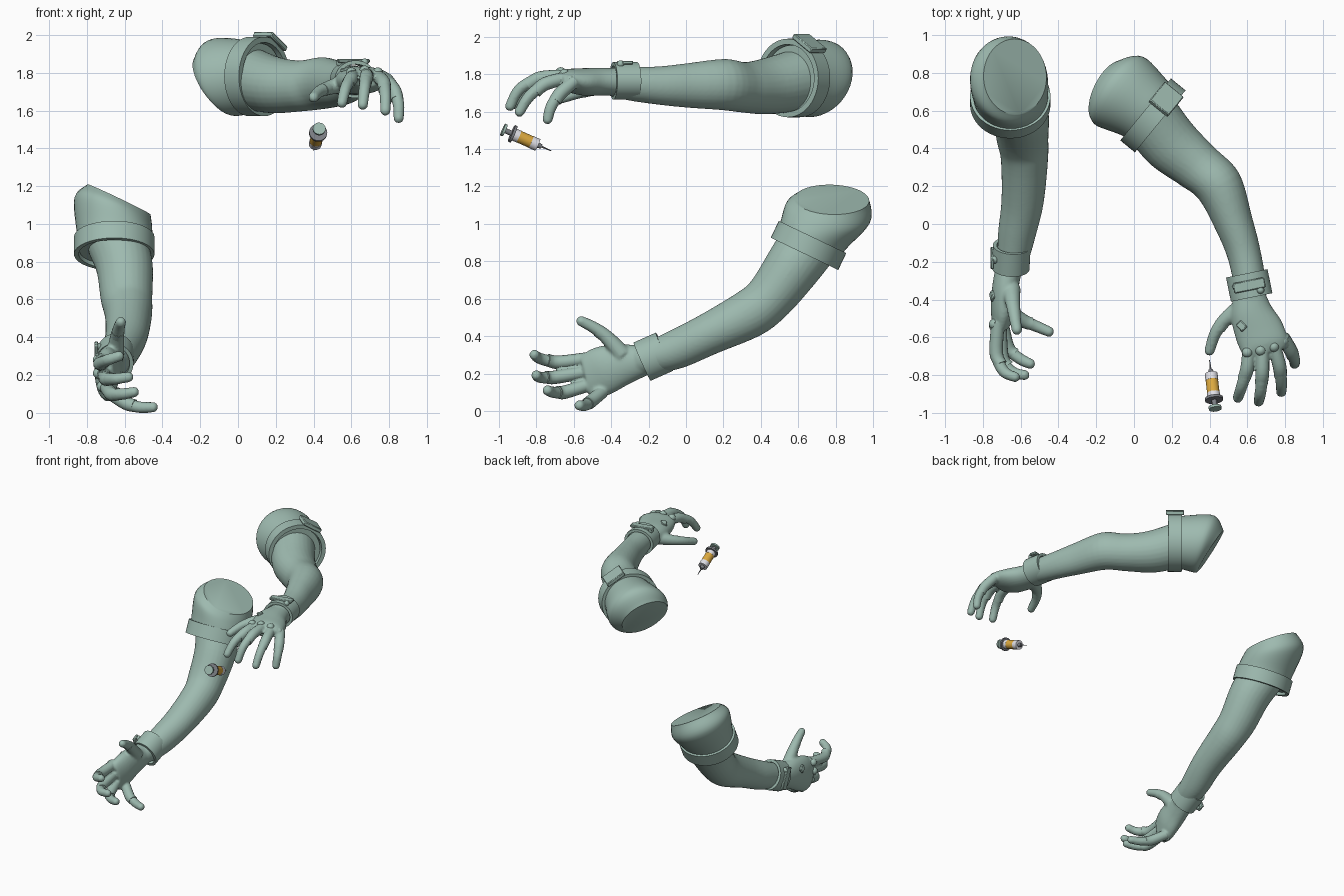
import bpy, bmesh, math
from mathutils import Vector, Matrix

cube = bpy.data.objects.get("Cube")
if cube:
    bpy.data.objects.remove(cube, do_unlink=True)

X, Y, Z = Vector((1, 0, 0)), Vector((0, 1, 0)), Vector((0, 0, 1))


def material(name, r, g, b):
    m = bpy.data.materials.new(name)
    m.use_nodes = True
    m.diffuse_color = (r, g, b, 1)
    m.node_tree.nodes["Principled BSDF"].inputs["Base Color"].default_value = (r, g, b, 1)
    return m


sage = material("sage green", .34, .49, .43)
white = material("pale white", .75, .75, .8)
grey = material("mid grey", .2, .21, .23)
amber = material("amber fluid", .72, .4, .05)


def finish(name, bm, mat, fuse=False):
    """Turn a bmesh into a named, shaded object; fuse melts its pieces together."""
    bmesh.ops.recalc_face_normals(bm, faces=bm.faces)
    mesh = bpy.data.meshes.new(name)
    bm.to_mesh(mesh)
    bm.free()
    mesh.materials.append(mat)
    mesh.shade_smooth()
    obj = bpy.data.objects.new(name, mesh)
    bpy.context.collection.objects.link(obj)
    if fuse:
        remesh = obj.modifiers.new("fuse", 'REMESH')
        remesh.mode = 'VOXEL'
        remesh.voxel_size = .009
        remesh.use_smooth_shade = True
        relax = obj.modifiers.new("relax", 'SMOOTH')
        relax.factor, relax.iterations = .5, 4
    else:
        mesh.set_sharp_from_angle(angle=math.radians(38))
    return obj


def ring(center, normal, ref, a, b, count):
    """Ellipse of points: b lies along ref, a lies across it."""
    n = normal.normalized()
    u = (ref - n * ref.dot(n)).normalized()
    v = n.cross(u)
    angles = [math.tau * i / count for i in range(count)]
    return [center + u * b * math.cos(t) + v * a * math.sin(t) for t in angles]


def spline(p, q, r, s, t):
    return (q * 2 + (r - p) * t + (p * 2 - q * 5 + r * 4 - s) * t * t
            + (q * 3 - p - r * 3 + s) * t ** 3) / 2


def loft(bm, sections, ref, steps=5, count=28, closed=False):
    """Skin through sections of (center, a, b, optional normal)."""
    centers = [Vector(s[0]) for s in sections]
    last = len(centers) - 1
    keys = []
    for i, s in enumerate(sections):
        tangent = centers[min(i + 1, last)] - centers[max(i - 1, 0)]
        normal = Vector(s[3]) if len(s) > 3 else tangent
        keys.append(ring(centers[i], normal, ref, s[1], s[2], count))
    loops = []
    for i in range(last):
        four = [keys[max(i - 1, 0)], keys[i], keys[i + 1], keys[min(i + 2, last)]]
        for k in range(steps):
            loops.append([spline(*pts, k / steps) for pts in zip(*four)])
    loops.append(keys[-1])
    rows = [[bm.verts.new(p) for p in loop] for loop in loops]
    pairs = list(zip(rows, rows[1:]))
    if closed:
        pairs.append((rows[-1], rows[0]))
    else:
        bm.faces.new(rows[0])
        bm.faces.new(rows[-1])
    for low, high in pairs:
        for i in range(count):
            j = (i + 1) % count
            bm.faces.new((low[i], low[j], high[j], high[i]))


def band(name, center, normal, ref, a, b, height, thick):
    """Hollow strap around a limb."""
    n = Vector(normal).normalized()
    c, d = Vector(center), n * height / 2
    profile = [(c - d, 0), (c + d, 0), (c + d, thick), (c - d, thick)]
    bm = bmesh.new()
    loft(bm, [(p, a - t, b - t, n) for p, t in profile], ref, 1, 48, True)
    finish(name, bm, sage)


def plate(name, center, normal, along, size):
    n = Vector(normal).normalized()
    u = Vector(along)
    u = (u - n * u.dot(n)).normalized()
    turn = Matrix((u, n.cross(u), n)).transposed().to_4x4()
    bm = bmesh.new()
    bmesh.ops.create_cube(bm, size=1, matrix=Matrix.Translation(center) @ turn @ Matrix.Diagonal((*size, 1)))
    bmesh.ops.bevel(bm, geom=bm.edges[:], offset=.005, segments=1, affect='EDGES')
    finish(name, bm, sage)


def studs(name, points, radius):
    bm = bmesh.new()
    for p in points:
        bmesh.ops.create_uvsphere(bm, u_segments=16, v_segments=10, radius=radius, matrix=Matrix.Translation(p))
    finish(name, bm, sage)


def arm(side, limb, palm, fingers, ref, finger_ref):
    """Bare arm and hand in one skin, plus short glove sleeves on the fingers."""
    skin, glove = bmesh.new(), bmesh.new()
    loft(skin, limb, ref)
    loft(skin, palm, ref)
    for i, path in enumerate(fingers):
        thumb = i == len(fingers) - 1
        radii = (.05, .038, .032, .028) if thumb else (.036, .034, .031, .028)
        sections = [(p, r, r) for p, r in zip(path, radii)]
        loft(skin, sections, finger_ref, 4, 16)
        bmesh.ops.create_uvsphere(skin, u_segments=16, v_segments=10, radius=radii[-1],
                                  matrix=Matrix.Translation(path[-1]))
        # glove sleeve ends just past the middle joint
        a, b, c = (Vector(p) for p in path[:3])
        cover = [(a, .035, .035), (b, .036, .036), (b.lerp(c, .6), .034, .034)]
        loft(glove, cover[1:] if thumb else cover, finger_ref, 4, 16)
    finish(side + "_arm_and_hand", skin, sage, fuse=True)
    finish(side + "_glove_fingers", glove, sage)


# Left arm, reaching forward with the palm down
arm("left",
    [((.06, .6, 1.77), .16, .165), ((.19, .43, 1.735), .155, .15), ((.33, .31, 1.73), .135, .135),
     ((.45, .2, 1.745), .127, .137), ((.53, 0, 1.74), .102, .118), ((.58, -.15, 1.74), .09, .102),
     ((.61, -.3, 1.75), .085, .09), ((.61, -.4, 1.76), .075, .075)],
    [((.61, -.36, 1.76), .08, .07), ((.62, -.46, 1.76), .11, .075), ((.66, -.56, 1.76), .13, .072),
     ((.69, -.64, 1.77), .128, .058), ((.7, -.68, 1.77), .11, .042)],
    [[(.61, -.66, 1.78), (.6, -.76, 1.77), (.57, -.86, 1.72), (.55, -.92, 1.64)],
     [(.68, -.66, 1.79), (.68, -.78, 1.78), (.67, -.89, 1.72), (.66, -.94, 1.63)],
     [(.74, -.64, 1.78), (.77, -.75, 1.75), (.78, -.84, 1.68), (.78, -.89, 1.6)],
     [(.79, -.6, 1.76), (.83, -.67, 1.7), (.85, -.72, 1.63), (.85, -.74, 1.56)],
     [(.56, -.45, 1.74), (.48, -.51, 1.72), (.43, -.58, 1.7), (.4, -.67, 1.67)]],
    Z, X)

# Right arm, lowered with the palm turned inward and thumb up
arm("right",
    [((-.64, .66, .9), .16, .16), ((-.6, .57, .77), .15, .15), ((-.59, .45, .61), .133, .137),
     ((-.58, .34, .52), .13, .125), ((-.59, .12, .41), .112, .112), ((-.62, -.05, .33), .105, .1),
     ((-.64, -.17, .29), .09, .085), ((-.66, -.25, .27), .075, .07)],
    [((-.66, -.22, .27), .08, .07), ((-.68, -.33, .25), .11, .07), ((-.69, -.43, .22), .13, .068),
     ((-.7, -.5, .19), .128, .055), ((-.7, -.54, .18), .11, .042)],
    [[(-.72, -.52, .28), (-.73, -.68, .26), (-.69, -.78, .28), (-.63, -.81, .3)],
     [(-.71, -.53, .21), (-.7, -.7, .18), (-.65, -.78, .18), (-.58, -.8, .19)],
     [(-.7, -.52, .14), (-.67, -.65, .1), (-.61, -.71, .1), (-.55, -.74, .11)],
     [(-.67, -.45, .1), (-.59, -.51, .05), (-.52, -.54, .03), (-.45, -.57, .03)],
     [(-.65, -.34, .3), (-.64, -.43, .4), (-.63, -.5, .45), (-.62, -.56, .48)]],
    X, Z)

# Upper arm stumps with flat cut ends
for name, sections, ref in (
        ("left_upper_sleeve",
         [((.12, .56, 1.775), .175, .18, (-.77, .63, 0)), ((.05, .62, 1.78), .19, .195, (-.77, .6, -.1)),
          ((-.07, .7, 1.775), .22, .215, (-.75, .5, -.3)), ((-.13, .7, 1.74), .18, .17, (-.77, .38, -.5))], Z),
        ("right_upper_sleeve",
         [((-.655, .64, .86), .175, .185, (0, .43, .9)), ((-.655, .68, .94), .19, .2, (.1, .4, .9)),
          ((-.66, .76, 1.06), .23, .22, (.35, .2, .9)), ((-.63, .78, 1.13), .2, .185, (.43, .03, .9))], X)):
    bm = bmesh.new()
    loft(bm, sections, ref, 6, 40)
    finish(name, bm, sage)

# Cuffs on the upper arms and straps on the wrists
band("left_upper_cuff", (.1, .575, 1.78), (.77, -.63, 0), Z, .212, .21, .1, .03)
band("right_upper_cuff", (-.655, .655, .885), (0, -.43, -.9), X, .2, .213, .1, .025)
band("left_wrist_strap", (.61, -.325, 1.765), (.2, -.98, 0), Z, .112, .1, .13, .02)
band("right_wrist_strap", (-.65, -.175, .29), (-.05, -.9, -.4), X, .112, .1, .13, .02)
plate("left_cuff_buckle", (.17, .66, 1.965), (.34, .42, .84), (.77, -.63, 0), (.13, .15, .03))
plate("left_strap_tab", (.61, -.325, 1.862), Z, (.2, -.98, 0), (.055, .17, .02))
plate("right_strap_tab", (-.75, -.18, .29), -X, (0, -.9, -.4), (.055, .17, .02))
plate("left_hand_patch", (.57, -.54, 1.818), (-.3, 0, 1), (.7, -.7, 0), (.05, .04, .02))
plate("right_hand_patch", (-.75, -.38, .29), (-1, 0, .3), (0, -.7, .5), (.05, .04, .02))

# Round studs on straps and knuckles
studs("left_strap_studs", [(.54, -.33, 1.85), (.67, -.35, 1.855)], .02)
studs("right_strap_studs", [(-.74, -.19, .35), (-.74, -.17, .23)], .02)
studs("left_knuckle_studs", [(.6, -.68, 1.8), (.67, -.67, 1.81), (.74, -.65, 1.8), (.79, -.62, 1.77)], .028)
studs("right_knuckle_studs", [(-.74, -.53, .28), (-.74, -.54, .21), (-.72, -.53, .14), (-.69, -.46, .09)], .028)

# Syringe, listed from the thumb rest to the needle tip
rest, tip = Vector((.43, -.98, 1.505)), Vector((.4, -.72, 1.39))
for name, start, end, r0, r1, mat in (
        ("syringe_thumb_rest", 0, .05, .034, .034, sage),
        ("syringe_plunger_rod", .04, .2, .014, .014, grey),
        ("syringe_flange", .18, .23, .048, .048, grey),
        ("syringe_upper_barrel", .23, .33, .034, .034, white),
        ("syringe_fluid", .33, .58, .033, .033, amber),
        ("syringe_lower_barrel", .58, .72, .034, .034, white),
        ("syringe_hub", .72, .8, .016, .012, grey),
        ("syringe_needle", .8, 1, .005, .002, grey)):
    bm = bmesh.new()
    loft(bm, [(rest.lerp(tip, start), r0, r0), (rest.lerp(tip, end), r1, r1)], X, 1, 20)
    finish(name, bm, mat)
